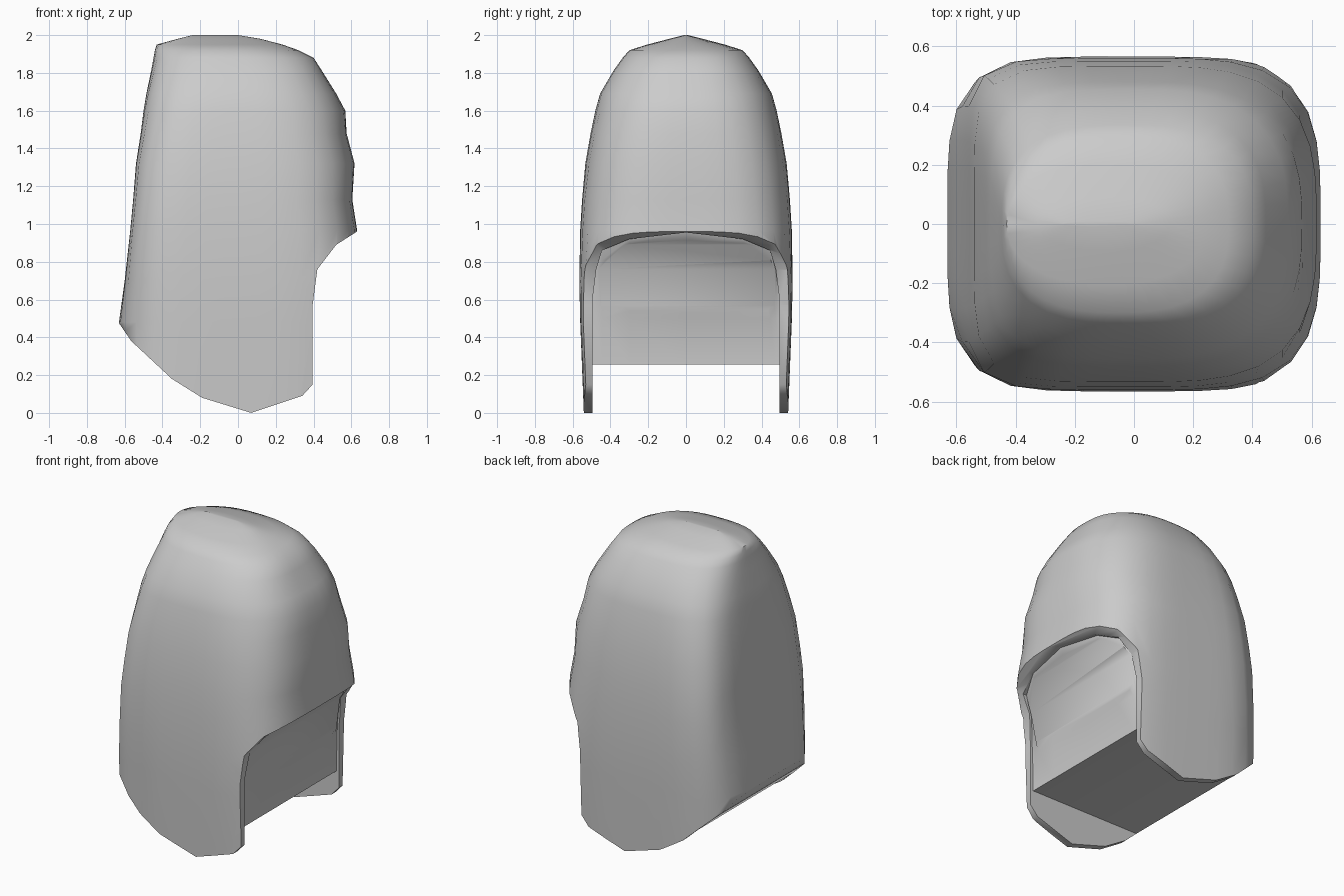
import bpy, bmesh, math

if "Cube" in bpy.data.objects:
    bpy.data.objects.remove(bpy.data.objects["Cube"])

SEG = 40


def new_object(name, bm):
    bmesh.ops.recalc_face_normals(bm, faces=bm.faces)
    mesh = bpy.data.meshes.new(name)
    bm.to_mesh(mesh)
    bm.free()
    ob = bpy.data.objects.new(name, mesh)
    bpy.context.collection.objects.link(ob)
    return ob


def loft(name, loops):
    """Skin closed loops of equal length and cap both ends."""
    bm = bmesh.new()
    rings = [[bm.verts.new(p) for p in loop] for loop in loops]
    for a, b in zip(rings, rings[1:]):
        for i in range(len(a)):
            j = (i + 1) % len(a)
            bm.faces.new((a[i], a[j], b[j], b[i]))
    bm.faces.new(rings[0][::-1])
    bm.faces.new(rings[-1])
    return new_object(name, bm)


def section(z, x0, x1, w, n_back, n_front):
    """Rounded-square horizontal section, squarer at the back."""
    cx, a = (x0 + x1) / 2, (x1 - x0) / 2
    pts = []
    for i in range(SEG):
        t = 2 * math.pi * i / SEG
        c, s = math.cos(t), math.sin(t)
        n = n_front if c > 0 else n_back
        k = (abs(c) ** n + abs(s) ** n) ** (-1 / n)
        pts.append((cx + a * c * k, w * s * k, z))
    return pts


def boolean(target, cutter, op):
    m = target.modifiers.new(op, 'BOOLEAN')
    m.operation, m.object, m.solver = op, cutter, 'EXACT'
    bpy.context.view_layer.objects.active = target
    bpy.ops.object.modifier_apply(modifier=m.name)
    bpy.data.objects.remove(cutter)


# Domed shell: height, back x, front x, half width, back and front squareness
shell = loft("helmet_shell", [section(*s) for s in [
    (-0.10, -0.64, 0.64, 0.537, 4.0, 4.6), (0.48, -0.63, 0.64, 0.56, 4.4, 4.6),
    (0.70, -0.60, 0.635, 0.565, 5.2, 4.2), (0.97, -0.57, 0.63, 0.56, 6.2, 3.6),
    (1.13, -0.555, 0.605, 0.55, 6.0, 3.5), (1.32, -0.54, 0.617, 0.533, 5.6, 3.1),
    (1.48, -0.515, 0.575, 0.505, 5.0, 3.0), (1.60, -0.50, 0.568, 0.48, 4.4, 2.7),
    (1.69, -0.485, 0.52, 0.455, 3.8, 2.7), (1.81, -0.46, 0.445, 0.385, 3.2, 2.8),
    (1.88, -0.447, 0.40, 0.335, 2.8, 2.7), (1.92, -0.44, 0.32, 0.30, 2.5, 2.6),
    (1.95, -0.43, 0.235, 0.205, 2.2, 2.4), (1.98, -0.32, 0.12, 0.09, 2.1, 2.2),
    (2.00, -0.24, 0.0, 0.01, 2.0, 2.0)]])

# Trim the hem and the front edge of the cheek flaps
outline = [
    (-1, 2.5), (-1, 0.5), (-0.63, 0.475), (-0.565, 0.38), (-0.35, 0.18),
    (-0.19, 0.08), (0.07, 0.0), (0.34, 0.09), (0.395, 0.15), (0.395, 0.57),
    (0.42, 0.76), (0.52, 0.89), (0.63, 0.96), (1, 0.97), (1, 2.5)]
boolean(shell, loft("outline_cutter",
                    [[(x, y, z) for x, z in outline] for y in (-1, 1)]),
        'INTERSECT')

# Recess between the cheek flaps, arched under the brow: y, top z, top x
half = [(0.495, 0.60, 0.385), (0.475, 0.76, 0.405), (0.445, 0.86, 0.47),
        (0.30, 0.92, 0.54)]
stations = [(-y, z, x) for y, z, x in half] + [(0, 0.955, 0.575)] + half[::-1]
boolean(shell, loft("recess_cutter", [
    [(x, y, z) for x, z in [(0.375, 0.255), (-0.9, 0.26), (-0.9, -0.4),
                            (1, -0.4), (1, top), (tx, top), (0.38, 0.5)]]
    for y, top, tx in stations]), 'DIFFERENCE')

# Smooth shading with sharp trim edges
bpy.ops.object.select_all(action='DESELECT')
shell.select_set(True)
bpy.context.view_layer.objects.active = shell
bpy.ops.object.shade_smooth_by_angle(angle=math.radians(50))
